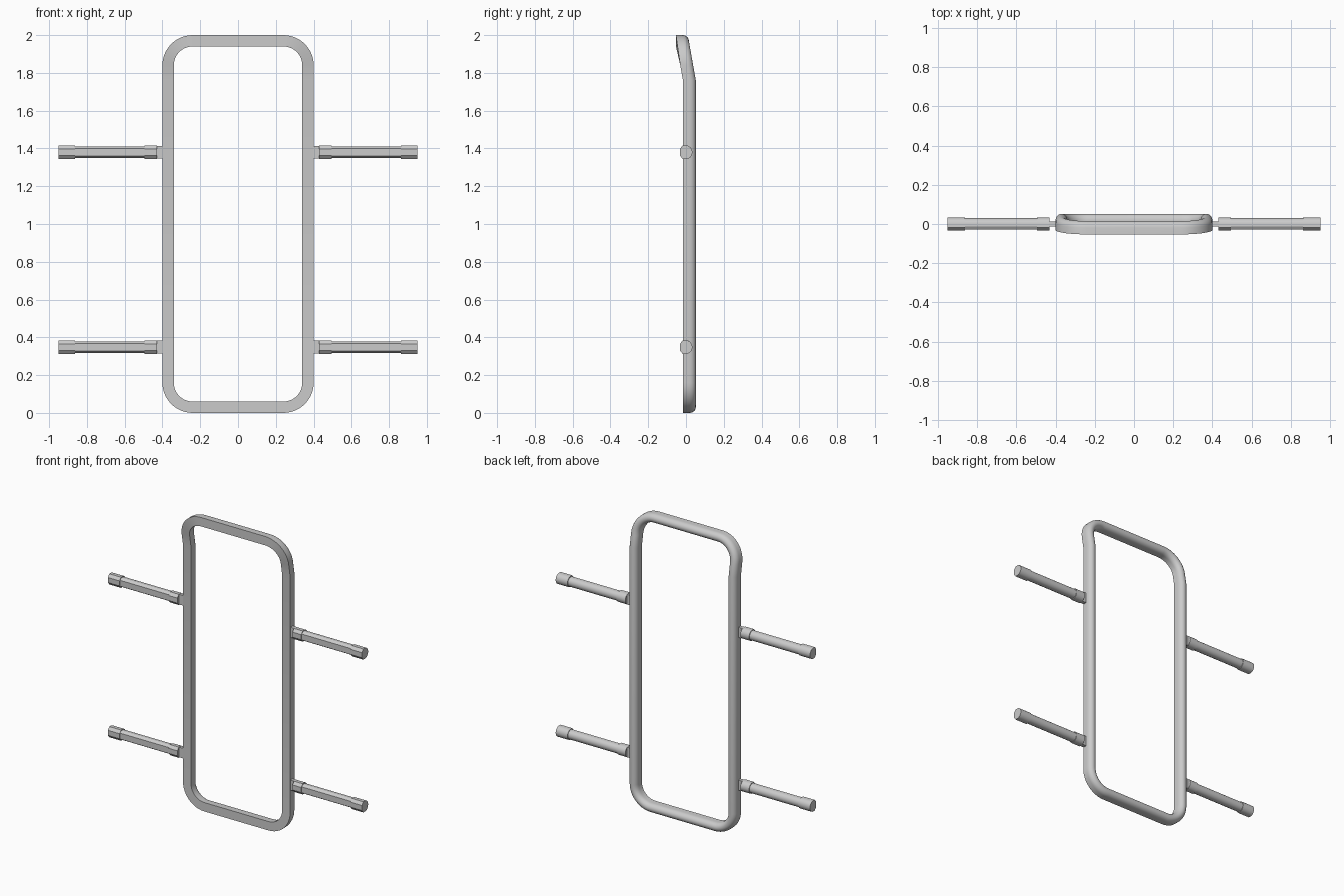
import bpy, bmesh, math

cube = bpy.data.objects.get("Cube")
if cube:
    bpy.data.objects.remove(cube, do_unlink=True)

grey = bpy.data.materials.new("light grey metal")
grey.use_nodes = True
colour = (0.6, 0.6, 0.6, 1)
grey.diffuse_color = colour
grey.node_tree.nodes["Principled BSDF"].inputs["Base Color"].default_value = colour


def loft(name, rings, closed=False):
    """Skin a row of equal rings, as a loop or with end caps."""
    bm = bmesh.new()
    rows = [[bm.verts.new(p) for p in ring] for ring in rings]
    n = len(rows[0])
    for i in range(len(rows) if closed else len(rows) - 1):
        a, b = rows[i], rows[(i + 1) % len(rows)]
        for j in range(n):
            k = (j + 1) % n
            bm.faces.new((a[j], a[k], b[k], b[j]))
    if not closed:
        bm.faces.new(rows[0])
        bm.faces.new(rows[-1])
    bmesh.ops.recalc_face_normals(bm, faces=bm.faces)
    mesh = bpy.data.meshes.new(name)
    bm.to_mesh(mesh)
    bm.free()
    mesh.materials.append(grey)
    obj = bpy.data.objects.new(name, mesh)
    bpy.context.collection.objects.link(obj)
    bpy.ops.object.select_all(action='DESELECT')
    obj.select_set(True)
    bpy.context.view_layer.objects.active = obj
    bpy.ops.object.shade_smooth_by_angle(angle=math.radians(32))
    return obj


def half_round(width, back_start, back, front, front_width, shoulder):
    """Section as (across, y): rounded behind, flat in front."""
    pts = []
    for i in range(13):
        a = math.pi * i / 12
        pts.append((width * math.cos(a), back_start + (back - back_start) * math.sin(a)))
    if shoulder < back_start:
        pts.append((-width, shoulder))
    pts += [(-front_width, front), (front_width, front)]
    if shoulder < back_start:
        pts.append((width, shoulder))
    return pts


# Frame: a flat-fronted tube swept round a tall rounded rectangle
R, HALF_W, LOW, HIGH, BEND = 0.13, 0.37, 0.03, 1.97, 1.76
path = []
for cx, cz, start in ((HALF_W - R, HIGH - R, 0), (R - HALF_W, HIGH - R, 90),
                      (R - HALF_W, LOW + R, 180), (HALF_W - R, LOW + R, 270)):
    for i in range(13):
        a = math.radians(start + 90 * i / 12)
        path.append((cx + R * math.cos(a), cz + R * math.sin(a), math.cos(a), math.sin(a)))
    if start == 90:
        path.append((-HALF_W, BEND, -1, 0))
path.append((HALF_W, BEND, 1, 0))

section = half_round(0.03, 0.018, 0.052, -0.016, 0.03, 0.018)
rings = []
for x, z, nx, nz in path:
    lean = -0.037 * max(0, z - BEND) / (HIGH - BEND)
    rings.append([(x + u * nx, y + lean, z + u * nz) for u, y in section])
loft("frame", rings, closed=True)

# Side arms: mounting tab, bar and two thicker sleeves at each level
bar = half_round(0.031, 0, 0.030, -0.029, 0.02, -0.012)
sleeve = half_round(0.036, 0, 0.034, -0.033, 0.017, -0.017)
tab = [(0.034, 0.013), (-0.034, 0.013), (-0.034, -0.013), (0.034, -0.013)]
parts = (("mounting_tab", tab, 0.385, 0.435), ("arm_bar", bar, 0.47, 0.88),
         ("inner_sleeve", sleeve, 0.43, 0.495), ("outer_sleeve", sleeve, 0.862, 0.95))
for level, z in (("lower", 0.348), ("upper", 1.38)):
    for side, s in (("left", 1), ("right", -1)):
        for name, profile, x0, x1 in parts:
            loft(f"{level}_{side}_{name}",
                 [[(s * x, y, z + u) for u, y in profile] for x in (x0, x1)])
